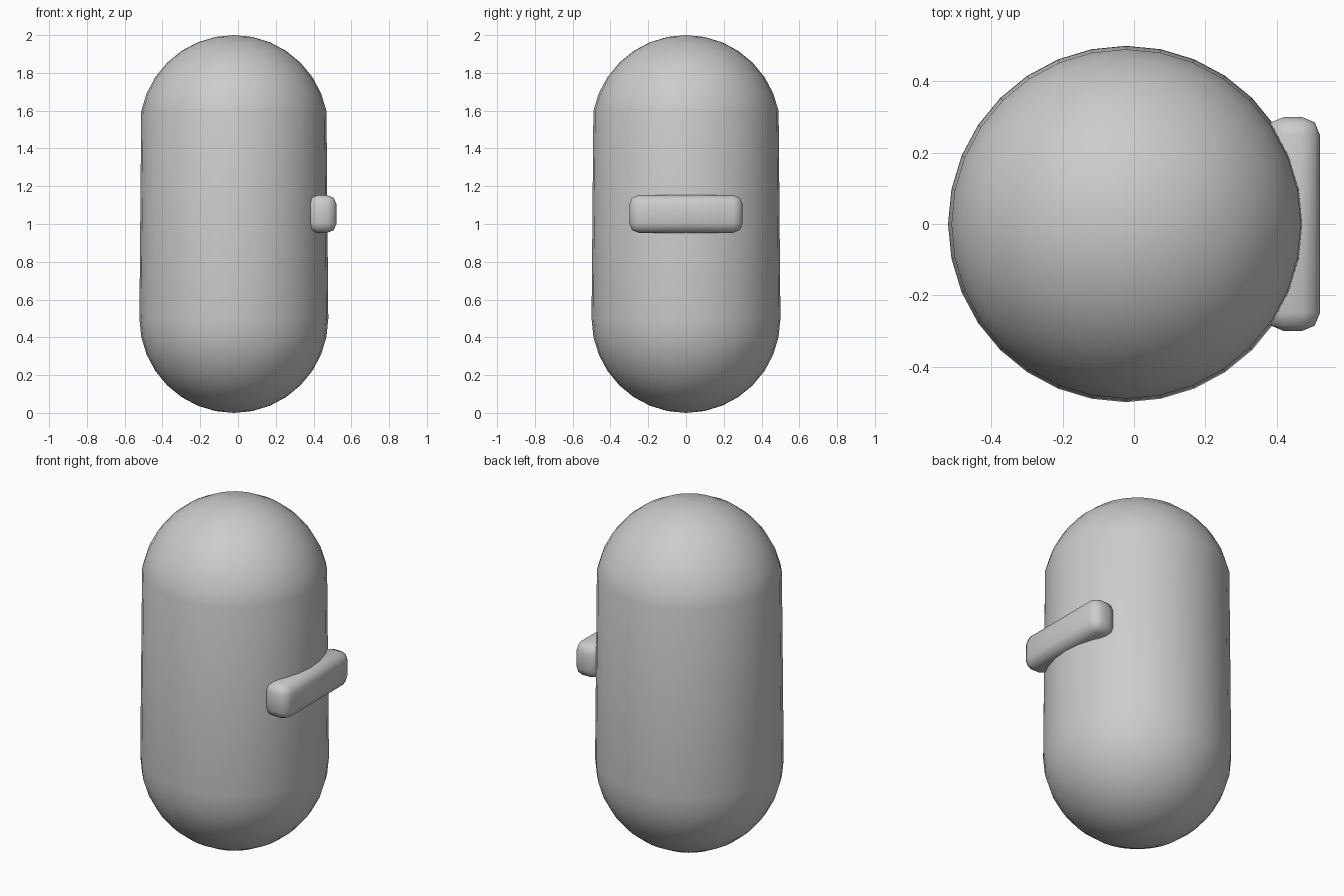
import bpy, bmesh, math

if "Cube" in bpy.data.objects:
    bpy.data.objects.remove(bpy.data.objects["Cube"])

CX, R, SIDES = -0.022, 0.5, 32


def add_object(name, bm):
    mesh = bpy.data.meshes.new(name)
    bmesh.ops.recalc_face_normals(bm, faces=bm.faces)
    for f in bm.faces:
        f.smooth = True
    bm.to_mesh(mesh)
    bm.free()
    ob = bpy.data.objects.new(name, mesh)
    bpy.context.collection.objects.link(ob)
    return ob


# Capsule body: a 16-ring sphere whose upper rings are lifted, leaving the equator below
bm = bmesh.new()
bmesh.ops.create_uvsphere(bm, u_segments=SIDES, v_segments=16, radius=R)
for v in bm.verts:
    v.co.z += 1.5 if v.co.z > 0.01 else 0.5
    v.co.x += CX
add_object("capsule_body", bm)

# Rounded bar across the +x side
bm = bmesh.new()
bmesh.ops.create_cube(bm, size=1)
for v in bm.verts:
    v.co.x = v.co.x * 0.152 + 0.446
    v.co.y *= 0.6
    v.co.z = v.co.z * 0.2 + 1.053
bmesh.ops.bevel(bm, geom=bm.edges[:], offset=0.05, segments=2,
                profile=0.5, affect='EDGES')
add_object("side_bar", bm)
